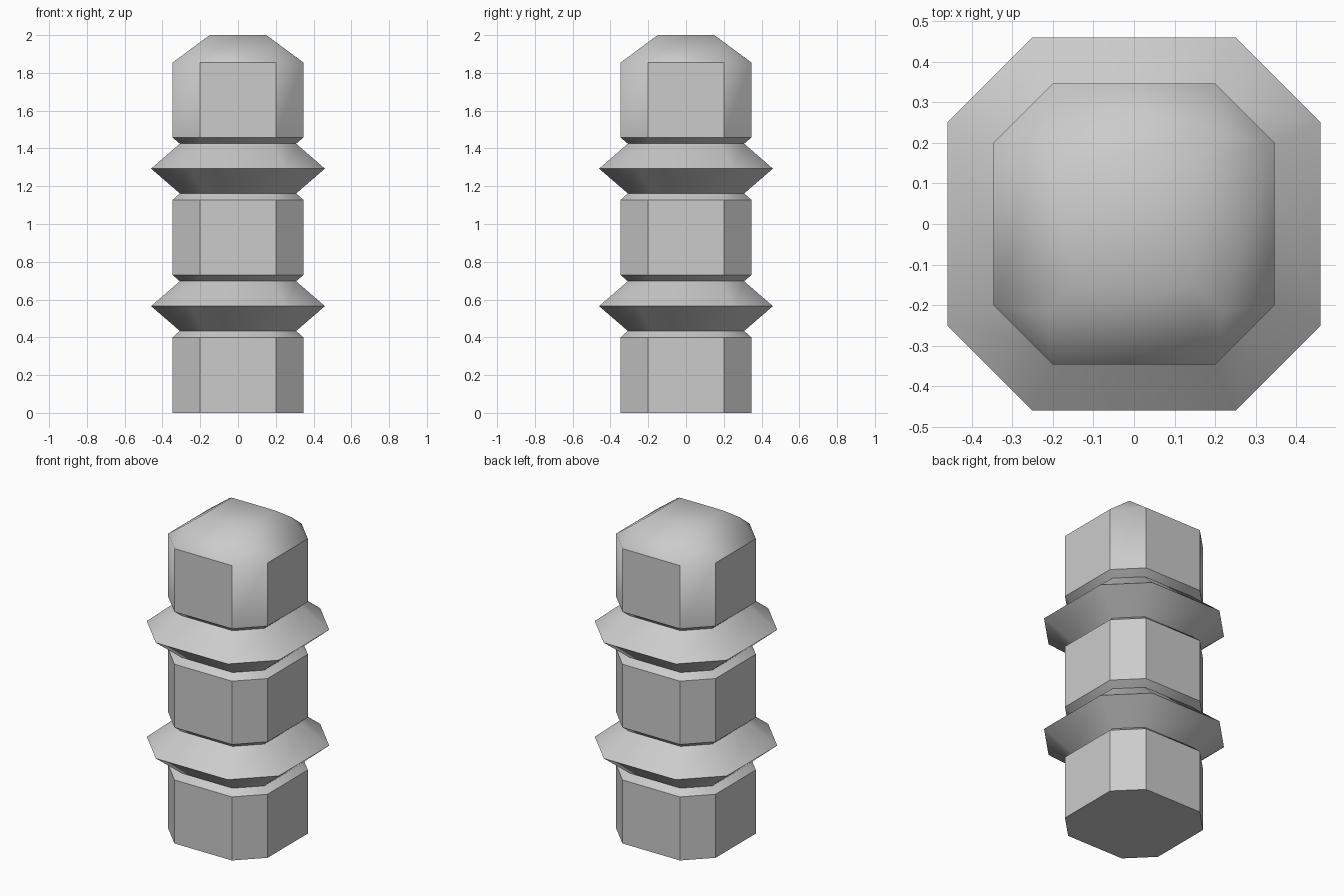
import bpy, bmesh, math

if "Cube" in bpy.data.objects:
    bpy.data.objects.remove(bpy.data.objects["Cube"])

bm = bmesh.new()


def octagon(half, flat, z):
    """Chamfered square ring: half width and half length of its flat sides."""
    pts = []
    for sx, sy in ((1, 1), (-1, 1), (-1, -1), (1, -1)):
        pair = [(sx * half, sy * flat), (sx * flat, sy * half)]
        pts += pair if sx * sy > 0 else pair[::-1]
    return [bm.verts.new((x, y, z)) for x, y in pts]


def square(half, z):
    return [bm.verts.new((sx * half, sy * half, z))
            for sx, sy in ((1, 1), (-1, 1), (-1, -1), (1, -1))]


# Section types: half width, half length of flat side
BODY, NECK, FLANGE = (0.346, 0.2), (0.308, 0.178), (0.46, 0.25)

# Stack of drums separated by flared collars
profile = [(BODY, 0.0)]
for base in (0.4, 1.128):
    profile += [(BODY, base), (NECK, base + 0.034), (FLANGE, base + 0.165),
                (NECK, base + 0.297), (BODY, base + 0.33)]
profile.append((BODY, 1.855))

rings = [octagon(*section, z) for section, z in profile]
bm.faces.new(rings[0][::-1])
for lo, hi in zip(rings, rings[1:]):
    for i in range(8):
        j = (i + 1) % 8
        bm.faces.new((lo[i], lo[j], hi[j], hi[i]))

# Hipped cap with clipped corners
rim, hip, top = rings[-1], square(0.22, 1.948), square(0.15, 2.0)
for k in range(4):
    n = (k + 1) % 4
    bm.faces.new((rim[2 * k], rim[2 * k + 1], hip[k]))
    bm.faces.new((rim[2 * k + 1], rim[2 * n], hip[n], top[n], top[k], hip[k]))
bm.faces.new(top)

bmesh.ops.recalc_face_normals(bm, faces=bm.faces)
mesh = bpy.data.meshes.new("collared_post")
bm.to_mesh(mesh)
bm.free()
post = bpy.data.objects.new("collared_post", mesh)
bpy.context.collection.objects.link(post)

# Soft shading around collars and cap, crisp drum edges
bpy.context.view_layer.objects.active = post
post.select_set(True)
bpy.ops.object.shade_smooth_by_angle(angle=math.radians(39))
